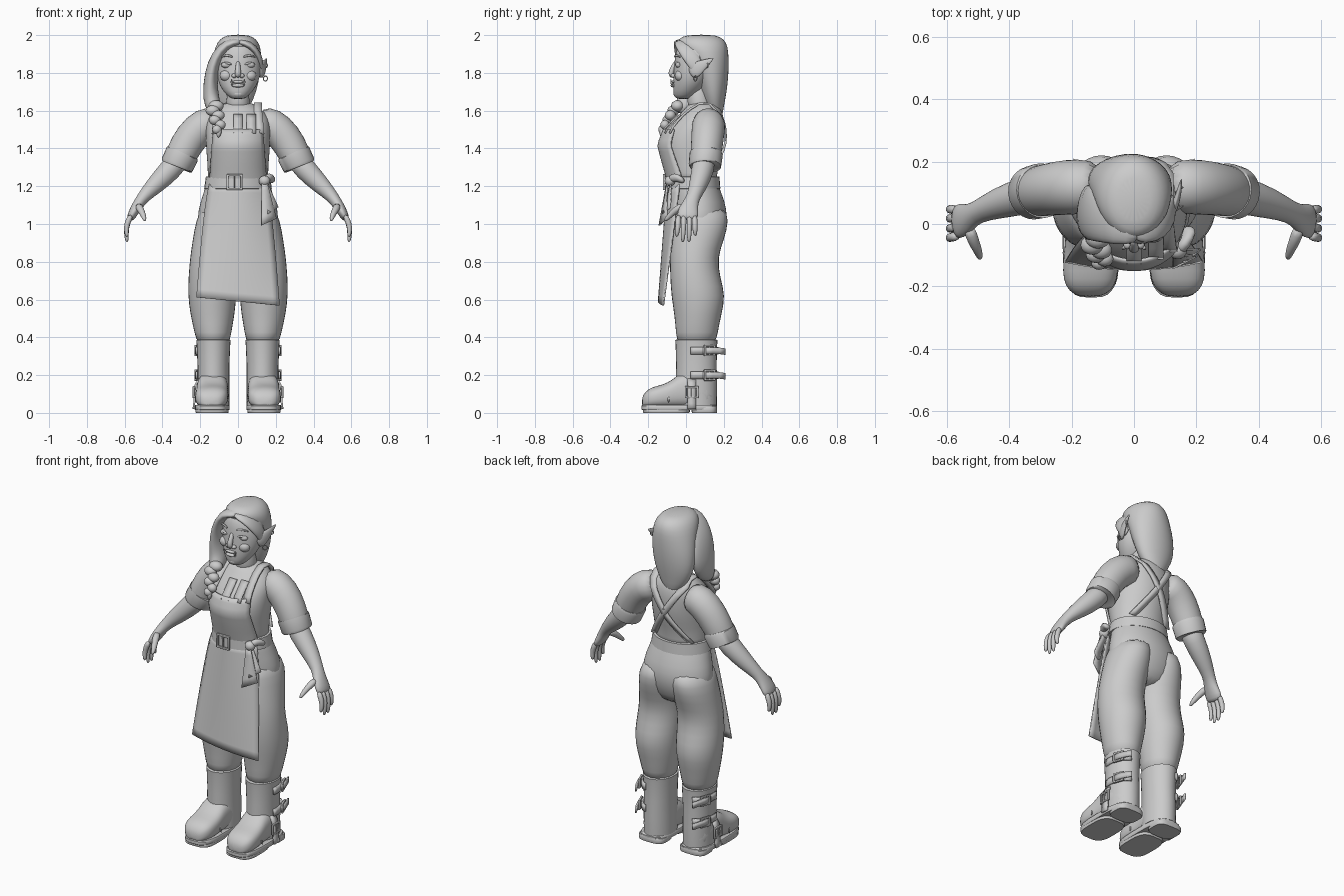
import bpy, bmesh, math
from mathutils import Vector as V


# ---------- helpers ----------
def finish(name, bm, mirror=False, sub=0, solid=0, bevel=0):
    bmesh.ops.recalc_face_normals(bm, faces=bm.faces)
    me = bpy.data.meshes.new(name)
    bm.to_mesh(me)
    bm.free()
    ob = bpy.data.objects.new(name, me)
    bpy.context.collection.objects.link(ob)
    if sub:
        me.polygons.foreach_set("use_smooth", [True] * len(me.polygons))
    else:
        bpy.ops.object.select_all(action='DESELECT')
        bpy.context.view_layer.objects.active = ob
        ob.select_set(True)
        bpy.ops.object.shade_smooth_by_angle(angle=math.radians(40))
    if solid:
        m = ob.modifiers.new("solid", 'SOLIDIFY')
        m.thickness, m.offset = solid, 0
    if bevel:
        m = ob.modifiers.new("bevel", 'BEVEL')
        m.width, m.segments = bevel, 2
    if mirror:
        ob.modifiers.new("mirror", 'MIRROR')
    if sub:
        m = ob.modifiers.new("subdivision", 'SUBSURF')
        m.levels = m.render_levels = sub
    return ob


def loft(name, rings, n=16, power=1.0, **kw):
    """Skin rings given as (centre, u axis, v axis)."""
    bm = bmesh.new()
    loops = []
    for c, u, v in rings:
        loop = []
        for i in range(n):
            a = 2 * math.pi * i / n
            ca, sa = [math.copysign(abs(k) ** power, k) for k in (math.cos(a), math.sin(a))]
            loop.append(bm.verts.new(c + u * ca + v * sa))
        loops.append(loop)
    for p, q in zip(loops, loops[1:]):
        for i in range(n):
            bm.faces.new((p[i], p[(i + 1) % n], q[(i + 1) % n], q[i]))
    bm.faces.new(loops[0])
    bm.faces.new(loops[-1])
    return finish(name, bm, **kw)


def stack(name, rows, **kw):
    """Upright loft; rows are (z, cx, cy, rx, ry)."""
    return loft(name, [(V((x, y, z)), V((a, 0, 0)), V((0, b, 0))) for z, x, y, a, b in rows], **kw)


def tube(name, pts, ref=(0, 1, 0), **kw):
    """Loft along a path; pts are (x, y, z, radius along ref, other radius)."""
    P = [V(p[:3]) for p in pts]
    rings = []
    for i, p in enumerate(pts):
        t = (P[min(i + 1, len(P) - 1)] - P[max(i - 1, 0)]).normalized()
        u = (V(ref) - t * V(ref).dot(t)).normalized()
        rings.append((P[i], u * p[3], t.cross(u) * p[4]))
    return loft(name, rings, **kw)


def ball(name, c, r, **kw):
    bm = bmesh.new()
    bmesh.ops.create_uvsphere(bm, u_segments=16, v_segments=10, radius=1)
    for v in bm.verts:
        v.co = V((c[k] + v.co[k] * r[k] for k in range(3)))
    return finish(name, bm, **kw)


def sheet(name, f, nu, nv, th, **kw):
    """Thin cloth from a function f(s, t), s in -1..1 and t in 0..1."""
    bm = bmesh.new()
    g = [[bm.verts.new(f(2 * i / nu - 1, j / nv)) for i in range(nu + 1)] for j in range(nv + 1)]
    for j in range(nv):
        for i in range(nu):
            bm.faces.new((g[j][i], g[j][i + 1], g[j + 1][i + 1], g[j + 1][i]))
    return finish(name, bm, solid=th, **kw)


def ribbon(name, pts, half, th, **kw):
    return sheet(name, lambda s, t: V(pts[round(t * (len(pts) - 1))]) + V(half) * s, 1, len(pts) - 1, th, **kw)


def buckle(name, c, a, b, w, th, **kw):
    """Rectangular frame with half-axes a, b, and a cross pin."""
    bm = bmesh.new()
    c, a, b = V(c), V(a), V(b)
    sg = [(-1, -1), (1, -1), (1, 1), (-1, 1)]
    o = [bm.verts.new(c + a * i + b * j) for i, j in sg]
    n = [bm.verts.new(c + a * i * (1 - w / a.length) + b * j * (1 - w / b.length)) for i, j in sg]
    for i in range(4):
        k = (i + 1) % 4
        bm.faces.new((o[i], o[k], n[k], n[i]))
    pin = a.normalized() * w * .3
    bm.faces.new([bm.verts.new(c + b * j + pin * i) for i, j in sg])
    return finish(name, bm, solid=th, bevel=th * .25, **kw)


# ---------- trousers ----------
stack("trouser_leg", [(.36, .13, .055, .088, .105), (.42, .133, .057, .098, .112), (.52, .135, .063, .12, .127),
      (.62, .137, .066, .131, .147), (.72, .133, .048, .132, .135), (.82, .126, .04, .131, .128),
      (.92, .115, .06, .127, .146), (1.02, .105, .078, .12, .154), (1.1, .09, .07, .1, .14)], mirror=True, sub=1)
stack("hips", [(.86, 0, .06, .1, .09), (.93, 0, .07, .2, .125), (1.03, 0, .076, .222, .148), (1.12, 0, .065, .2, .142),
      (1.2, 0, .045, .172, .128), (1.25, 0, .04, .16, .125)], n=24, sub=1)

# ---------- torso, neck, arms ----------
TORSO = [(1.2, .045, .165, .125), (1.27, .032, .16, .132), (1.34, .03, .165, .15), (1.42, .03, .172, .17),
         (1.5, .048, .172, .157), (1.56, .075, .168, .127), (1.61, .09, .125, .098), (1.65, .09, .065, .065)]
stack("shirt_body", [(z, 0, y, a, b) for z, y, a, b in TORSO], n=24, sub=1)
stack("neck", [(1.58, 0, .085, .075, .075), (1.64, 0, .07, .06, .062), (1.75, 0, .06, .06, .06)], sub=1)


def on_torso(x, z, side, off=.006):
    """Point just outside the shirt; side -1 is front, 1 is back."""
    z0 = min(max(z, 1.2), 1.6499)
    for p, q in zip(TORSO, TORSO[1:]):
        if p[0] <= z0 <= q[0]:
            k = (z0 - p[0]) / (q[0] - p[0])
            y, a, b = [p[i] + (q[i] - p[i]) * k for i in (1, 2, 3)]
    return V((x, y + side * (b * math.sqrt(max(.06, 1 - (x / a) ** 2)) + off), z))


tube("sleeve", [(.1, .12, 1.54, .08, .085), (.18, .12, 1.53, .092, .094), (.25, .115, 1.46, .088, .092),
     (.3, .105, 1.37, .083, .085), (.322, .1, 1.315, .08, .08)], mirror=True, sub=1)
tube("sleeve_cuff", [(.293, .107, 1.375, .083, .085), (.295, .107, 1.37, .088, .09), (.324, .1, 1.31, .086, .088),
     (.326, .1, 1.305, .08, .082)], n=24, mirror=True)
tube("forearm", [(.3, .1, 1.36, .06, .06), (.355, .09, 1.29, .062, .062), (.44, .065, 1.205, .05, .05),
     (.505, .038, 1.14, .034, .032), (.53, .02, 1.1, .045, .03), (.555, .01, 1.06, .058, .026),
     (.575, .005, 1.02, .055, .02)], mirror=True, sub=1)
for i, (y0, y1, z1) in enumerate([(-.04, -.05, .93), (-.012, -.018, .9), (.018, .016, .9), (.045, .05, .935)]):
    tube("finger_%d" % i, [(.565, y0, 1.05, .017, .018), (.589, y0 * 1.05, 1.0, .016, .016),
         (.592, (y0 + y1) / 2, (1.0 + z1) / 2, .014, .014), (.587, y1, z1, .009, .009)], n=8, mirror=True, sub=1)
tube("thumb", [(.53, -.01, 1.1, .024, .022), (.515, -.055, 1.075, .02, .02), (.5, -.085, 1.045, .016, .016),
     (.492, -.115, 1.015, .009, .009)], ref=(1, 0, 0), n=8, mirror=True, sub=1)

# ---------- head and face ----------
stack("head", [(1.66, 0, -.015, .03, .035), (1.68, 0, -.005, .06, .062), (1.73, 0, .02, .1, .09),
      (1.79, .005, .035, .118, .102), (1.86, .005, .045, .12, .108), (1.92, .005, .055, .11, .11),
      (1.96, 0, .06, .085, .09), (1.985, 0, .06, .04, .04)], n=20, sub=1)
tube("nose", [(0, -.05, 1.865, .012, .01), (0, -.068, 1.83, .013, .014), (0, -.083, 1.795, .019, .018),
     (0, -.07, 1.775, .014, .01)], ref=(1, 0, 0), n=10, sub=1)
ball("nostril", (.02, -.066, 1.785), (.014, .015, .012), mirror=True)
ball("eye", (.06, -.036, 1.842), (.029, .02, .017), mirror=True)
tube("upper_eyelid", [(.03, -.055, 1.843, .005, .005), (.06, -.055, 1.856, .008, .008), (.092, -.03, 1.845, .005, .005)],
     n=8, mirror=True, sub=1)
tube("eyebrow", [(.025, -.062, 1.883, .005, .007), (.06, -.052, 1.897, .005, .007), (.095, -.028, 1.882, .004, .004)],
     n=8, mirror=True, sub=1)
ball("upper_lip", (0, -.066, 1.752), (.036, .014, .008))
ball("lower_lip", (0, -.066, 1.733), (.034, .016, .01))
ball("chin", (0, -.042, 1.69), (.035, .024, .022))
ball("cheek", (.062, -.03, 1.785), (.035, .03, .03), mirror=True)
tube("tusk", [(.03, -.07, 1.735, .008, .008), (.034, -.08, 1.752, .006, .006), (.036, -.08, 1.77, .001, .001)],
     n=8, mirror=True, sub=1)
tube("ear", [(.11, .02, 1.795, .035, .015), (.127, .05, 1.815, .045, .014), (.142, .09, 1.845, .028, .01),
     (.153, .148, 1.878, .003, .003)], ref=(0, 0, 1), n=12, sub=1)
for y, z in [(.05, 1.77), (.11, 1.84)]:
    bpy.ops.mesh.primitive_torus_add(major_radius=.013, minor_radius=.003, major_segments=16, minor_segments=6,
                                     location=(.145, y, z), rotation=(math.pi / 2, 0, .6))
    bpy.context.object.name = "earring"

# ---------- hair and braid ----------
stack("hair_back", [(1.55, -.02, .165, .03, .025), (1.62, -.025, .15, .09, .05), (1.7, -.025, .145, .125, .072),
      (1.8, -.015, .135, .135, .092), (1.88, -.005, .115, .13, .112), (1.94, 0, .087, .122, .137),
      (1.98, 0, .078, .098, .125), (2.003, 0, .08, .055, .075)], n=20, sub=1)
tube("hair_left_sweep", [(.03, -.02, 1.965, .05, .018), (-.05, 0, 1.965, .07, .028), (-.115, .025, 1.89, .085, .033),
     (-.143, .04, 1.8, .095, .035), (-.147, .04, 1.7, .09, .042), (-.135, .0, 1.63, .055, .045),
     (-.12, -.05, 1.595, .03, .03)], n=14, sub=1)
tube("hair_right_sweep", [(-.01, -.02, 1.967, .045, .015), (.06, -.01, 1.955, .055, .022), (.108, .02, 1.9, .05, .02),
     (.124, .05, 1.84, .035, .014), (.12, .08, 1.79, .03, .012)], n=12, sub=1)
for i in range(6):
    k, s = i / 5, (-1) ** i
    ball("braid_link_%d" % i, (-.128 + .028 * k + .012 * s, -.045 - .08 * k ** .8, 1.625 - .125 * k),
         (.04 - .015 * k, .034 - .012 * k, .03 - .006 * k))
tube("braid_end", [(-.1, -.122, 1.51, .012, .012), (-.102, -.128, 1.485, .02, .02), (-.104, -.128, 1.455, .004, .004)],
     n=8, sub=1)


# ---------- apron ----------
def skirt(s, t):
    z = 1.21 + (.59 - .022 * s - 1.21) * t
    return V((s * (.15 + .07 * t ** .7), -.098 - .047 * t + (.065 - .04 * t) * s * s, z))


sheet("apron_skirt", skirt, 12, 14, .008)
sheet("apron_bib", lambda s, t: on_torso(s * (.15 - .02 * t), 1.21 + .29 * t, -1, .008), 14, 10, .01)
front = [on_torso(.118 - .013 * k / 4, 1.48 + .13 * k / 4, -1, .012) for k in range(5)]
back = [on_torso(.105 - .225 * k / 10, 1.6 - .34 * k / 10, 1, .008) for k in range(11)]
ribbon("apron_strap", front + [V((.105, .07, 1.637)), V((.105, .125, 1.635))] + back, (.021, 0, 0), .012, mirror=True)
for i, x in enumerate((0, .07)):
    ribbon("neckline_tab_%d" % i, [on_torso(x, 1.48 + .025 * k, -1, .008) for k in range(5)], (.024, 0, 0), .008)

# ---------- belt, buckle and tie ----------
stack("belt", [(1.185, 0, .038, .17, .135), (1.187, 0, .038, .179, .144), (1.25, 0, .036, .17, .141),
      (1.252, 0, .036, .16, .132)], n=32)
buckle("belt_buckle", (-.018, -.116, 1.222), (.043, 0, 0), (0, 0, .042), .011, .014)
ball("apron_tie_knot", (.14, -.085, 1.228), (.03, .028, .028))
tube("apron_tie_loop", [(.14, -.09, 1.235, .014, .012), (.165, -.065, 1.25, .024, .03), (.178, -.025, 1.235, .02, .03),
     (.175, -.01, 1.22, .01, .015)], n=10, sub=1)
for i, (x, z, w) in enumerate([(.163, 1.01, .04), (.185, 1.07, .028)]):
    sheet("apron_tie_tail_%d" % i, lambda s, t: V((.14 + (x - .14) * t + s * (.015 + (w - .015) * t),
          -.1 - .022 * t + .02 * i + .02 * s * t, 1.22 + (z + .018 * s - 1.22) * t)), 2, 5, .008)

# ---------- boots ----------
stack("boot_shaft", [(.04, .13, .055, .084, .108), (.16, .13, .055, .084, .11), (.25, .13, .055, .084, .107),
      (.36, .13, .055, .089, .11), (.385, .13, .055, .091, .112), (.388, .13, .055, .085, .105)], n=28, mirror=True)
FOOT = [(.155, .065, .03, .13), (.07, .086, .025, .2), (-.02, .084, .025, .225), (-.07, .085, .025, .175),
        (-.12, .09, .025, .15), (-.18, .088, .025, .138), (-.215, .068, .028, .115), (-.234, .035, .03, .08)]
loft("boot_foot", [(V((.135 - y * .03, y, (a + b) / 2)), V((w, 0, 0)), V((0, 0, (b - a) / 2))) for y, w, a, b in FOOT],
     n=20, power=.75, mirror=True, sub=1)
tube("boot_toe_seam", [(.046, -.09, .045, .006, .006), (.06, -.1, .125, .006, .006), (.137, -.105, .163, .006, .006),
     (.215, -.1, .125, .006, .006), (.228, -.09, .045, .006, .006)], n=8, mirror=True, sub=1)


def sole(name, y0, y1, w, z0, z1):
    c, h = (y0 + y1) / 2, (y1 - y0) / 2
    stack(name, [(z, .137, c, w * k, h * k) for z, k in ((z0, .97), (z0 + .005, 1), (z1 - .005, 1), (z1, .97))],
          n=32, power=.6, mirror=True)


sole("boot_sole", -.236, .165, .092, .014, .042)
sole("boot_tread", -.228, .02, .088, 0, .02)
sole("boot_heel", .03, .165, .085, 0, .03)

# straps with buckles on the outer side of each boot
for i, z in enumerate((.33, .2)):
    arc = [(.13 + .093 * math.cos(a), .055 + .117 * math.sin(a), z)
           for a in [math.radians(-15 + 11 * k) for k in range(9)]]
    ribbon("boot_strap_%d" % i, arc, (0, 0, .02), .01, mirror=True)
    ribbon("boot_strap_tip_%d" % i, [(.226, .09, z), (.218, .14, z), (.203, .18, z - .002), (.19, .208, z - .006)],
           (0, 0, .017), .009, mirror=True)
    buckle("boot_buckle_%d" % i, (.216, .125, z), (-.011, .03, 0), (0, 0, .03), .01, .012, mirror=True)
ribbon("ankle_strap", [(.205, .03, .18), (.224, .03, .15), (.23, .03, .1), (.232, .03, .05), (.236, .03, .02)],
       (0, .023, 0), .01, mirror=True)
buckle("ankle_buckle", (.234, .03, .11), (0, .036, 0), (0, 0, .032), .01, .012, mirror=True)
